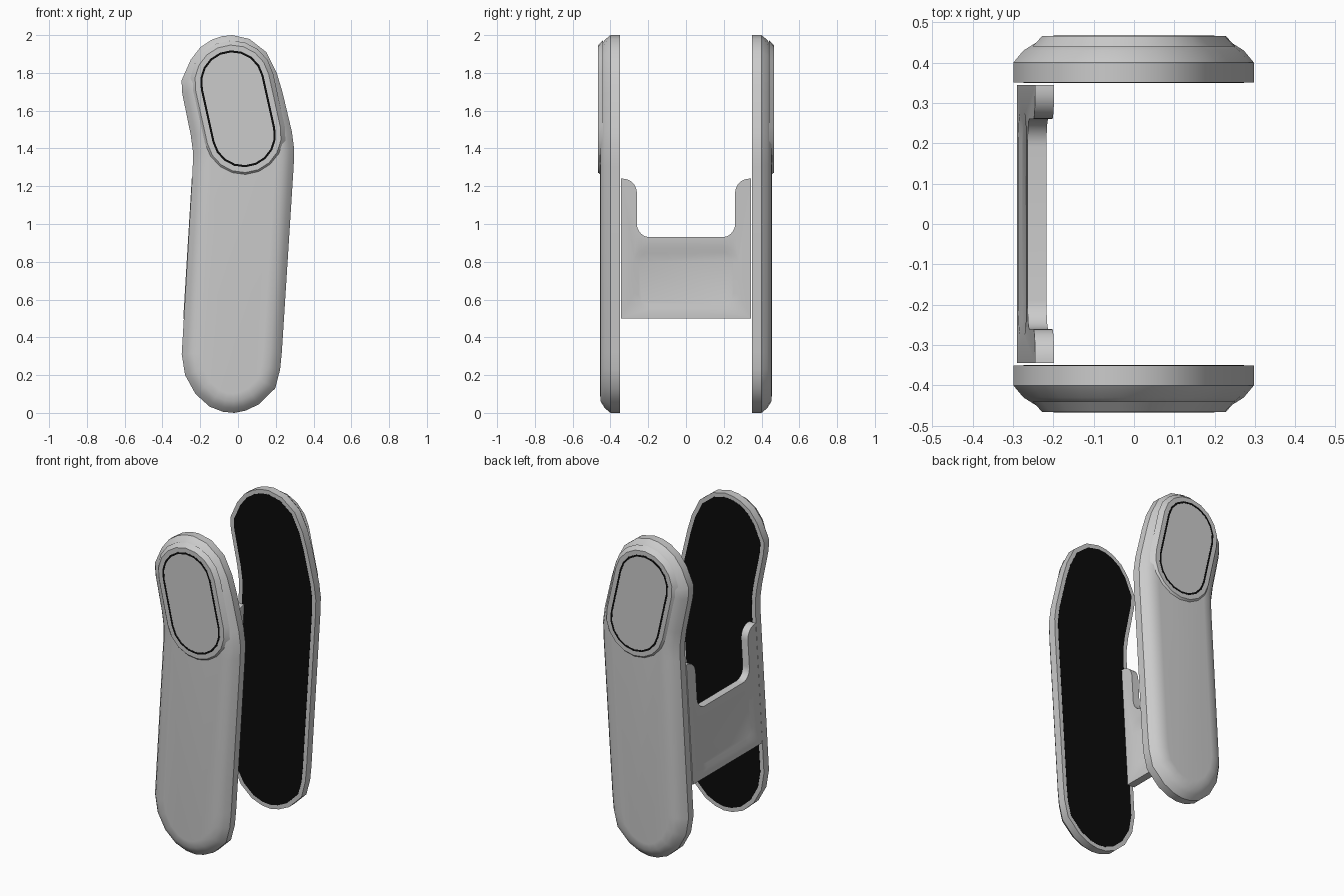
import bpy, bmesh
from math import sin, cos, pi, radians
from mathutils import Vector

if "Cube" in bpy.data.objects:
    bpy.data.objects.remove(bpy.data.objects["Cube"])

black = bpy.data.materials.new("black")
black.diffuse_color = (0.003, 0.003, 0.003, 1)
black.use_nodes = True
black.node_tree.nodes["Principled BSDF"].inputs["Base Color"].default_value = black.diffuse_color


def finish(name, bm, mat=None):
    bmesh.ops.recalc_face_normals(bm, faces=bm.faces[:])
    me = bpy.data.meshes.new(name)
    bm.to_mesh(me)
    bm.free()
    ob = bpy.data.objects.new(name, me)
    bpy.context.collection.objects.link(ob)
    if mat:
        me.materials.append(mat)
    bpy.ops.object.select_all(action='DESELECT')
    ob.select_set(True)
    bpy.context.view_layer.objects.active = ob
    bpy.ops.object.shade_smooth_by_angle(angle=radians(35))
    return ob


def bridge(bm, a, b):
    n = len(a)
    for i in range(n):
        bm.faces.new((a[i], a[(i + 1) % n], b[(i + 1) % n], b[i]))


def loft(name, side, rings, mat=None, wrap=False):
    """rings: list of (xz points, y); capped at both ends, or wrapped into a ring"""
    bm = bmesh.new()
    loops = [[bm.verts.new((x, side * y, z)) for x, z in pts] for pts, y in rings]
    for a, b in zip(loops, loops[1:]):
        bridge(bm, a, b)
    if wrap:
        bridge(bm, loops[-1], loops[0])
    else:
        bm.faces.new(loops[0])
        bm.faces.new(loops[-1])
    return finish(name, bm, mat)


def inset(pts, d):
    """mitred inward offset of a clockwise outline"""
    out = []
    for i, p in enumerate(pts):
        p = Vector(p)
        e1 = (p - Vector(pts[i - 1])).normalized()
        e2 = (Vector(pts[(i + 1) % len(pts)]) - p).normalized()
        n1, n2 = Vector((e1.y, -e1.x)), Vector((e2.y, -e2.x))
        m = (n1 + n2).normalized()
        out.append(tuple(p + m * d / m.dot(n1)))
    return out


def capsule(r, half=0.143, tilt=radians(12.5), seg=9):
    """tilted capsule around the upper end of the panel"""
    pts = []
    for end in (1, -1):
        for i in range(seg + 1):
            a = pi * i / seg + (0 if end == 1 else pi)
            u, v = -r * cos(a), r * sin(a) + end * half
            pts.append((u * cos(tilt) - v * sin(tilt) * 1, 1.61 + u * sin(tilt) + v * cos(tilt)))
    return pts


# side panel outline (x, z), clockwise seen from the front
outline = [(-0.03, 2.0), (0.06, 1.98), (0.15, 1.91), (0.205, 1.80), (0.235, 1.70),
           (0.285, 1.49), (0.297, 1.40), (0.295, 1.31),
           (0.232, 0.32), (0.223, 0.23), (0.197, 0.13), (0.11, 0.045), (0.04, 0.012),
           (-0.02, 0.0), (-0.08, 0.006), (-0.15, 0.033), (-0.225, 0.10), (-0.28, 0.20),
           (-0.298, 0.31), (-0.24, 1.29), (-0.238, 1.38), (-0.25, 1.47),
           (-0.295, 1.69), (-0.299, 1.76), (-0.25, 1.87), (-0.20, 1.935), (-0.14, 1.975), (-0.085, 1.994)]

for side, label in ((-1, "front"), (1, "back")):
    # shell with sharp rim and rounded outer face
    loft(label + "_panel", side, [(outline, 0.35), (outline, 0.40), (inset(outline, 0.025), 0.43),
                                  (inset(outline, 0.06), 0.452), (inset(outline, 0.10), 0.455)])
    # black lining on the inner face
    lining = inset(outline, 0.025)
    loft(label + "_lining", side, [(lining, 0.353), (lining, 0.349)], black)
    # raised pad and its black seam
    loft(label + "_pad", side, [(capsule(0.222), 0.44), (capsule(0.198), 0.466)])
    o, i = capsule(0.170), capsule(0.159)
    loft(label + "_pad_seam", side, [(o, 0.465), (o, 0.467), (i, 0.467), (i, 0.465)], black, wrap=True)


def arc(cy, cz, r, a0, a1, n=8):
    return [(cy + r * cos(radians(a0 + (a1 - a0) * k / n)),
             cz + r * sin(radians(a0 + (a1 - a0) * k / n))) for k in range(n + 1)]


def round_rect(hy, z0, z1, r):
    return (arc(hy - r, z1 - r, r, 90, 0, 6) + arc(hy - r, z0 + r, r, 0, -90, 6)
            + arc(r - hy, z0 + r, r, 270, 180, 6) + arc(r - hy, z1 - r, r, 180, 90, 6))


# U-shaped bracket (y, z) with a shallow recess on both faces, leaning with the panels
half = [(0.345, 0.5), (0.345, 1.24)] + arc(0.335, 1.165, 0.075, 90, 180) + arc(0.19, 1.0, 0.07, 0, -90)
profile = half + [(-y, z) for y, z in reversed(half)]
bm = bmesh.new()
sides = []
for x, depth in ((-0.29, 0.008), (-0.243, -0.008)):
    def ring(pts, dx=0):
        return [bm.verts.new((x + dx + 0.061 * (z - 0.5), y, z)) for y, z in pts]
    outer, rim = ring(profile), ring(round_rect(0.275, 0.55, 0.875, 0.08))
    floor = ring(round_rect(0.25, 0.575, 0.85, 0.055), depth)
    bridge(bm, rim, floor)
    bm.faces.new(floor)
    edges = []
    for lp in (outer, rim):
        for k in range(len(lp)):
            a, b = lp[k - 1], lp[k]
            edges.append(bm.edges.get((a, b)) or bm.edges.new((a, b)))
    bmesh.ops.triangle_fill(bm, edges=edges, use_beauty=True)
    sides.append(outer)
bridge(bm, sides[0], sides[1])
finish("bracket", bm)
